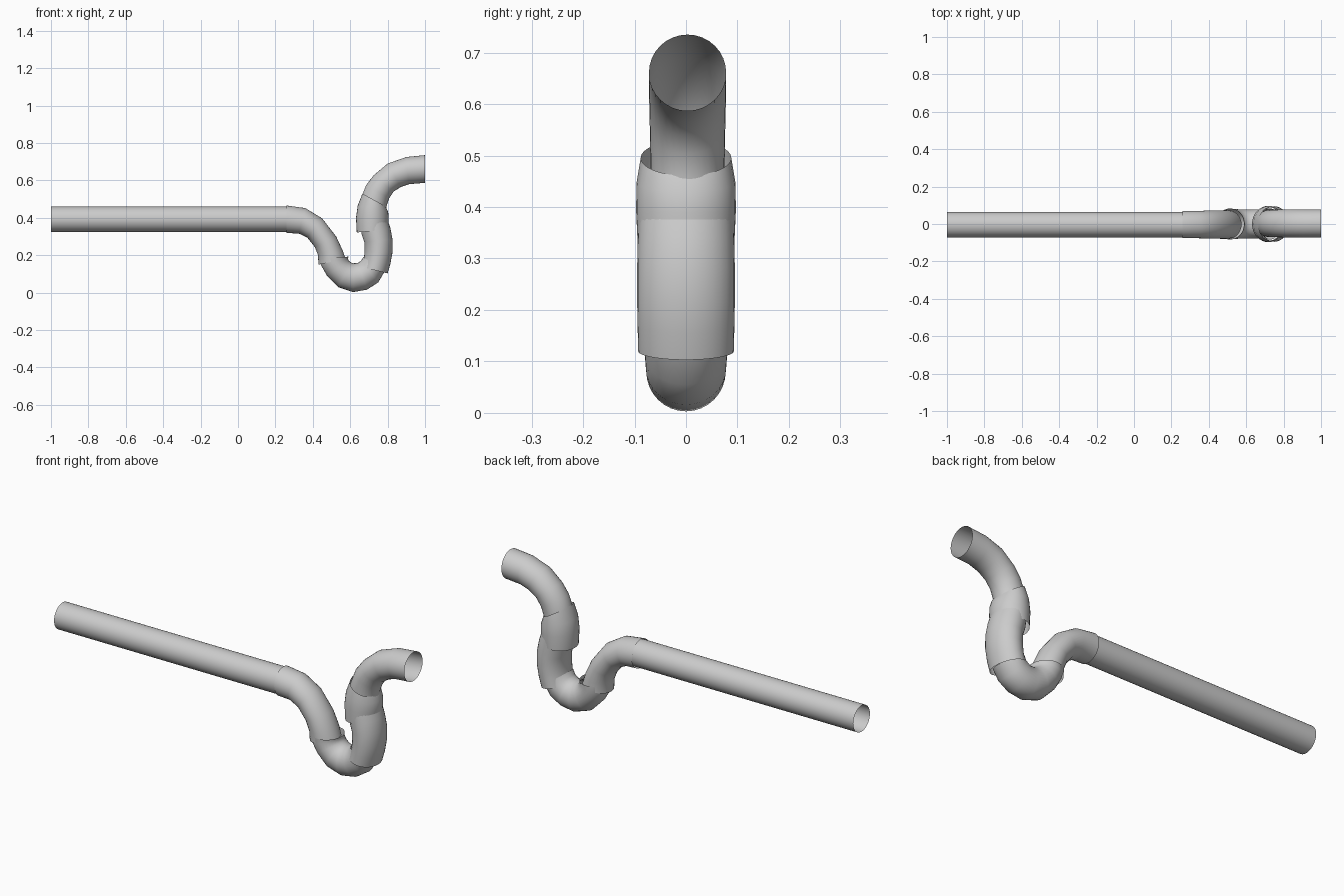
import bpy, bmesh, math

SIDES = 32


def tube(name, rings, y=0.0):
    """Open thin tube; each ring = (x1, z1, x2, z2, half width in y)."""
    bm = bmesh.new()
    loops = []
    for x1, z1, x2, z2, ry in rings:
        cx, cz, hx, hz = (x1 + x2) / 2, (z1 + z2) / 2, (x1 - x2) / 2, (z1 - z2) / 2
        loop = []
        for i in range(SIDES):
            a = 2 * math.pi * i / SIDES
            c, s = math.cos(a), math.sin(a)
            loop.append(bm.verts.new((cx + hx * c, y + ry * s, cz + hz * c)))
        loops.append(loop)
    for a, b in zip(loops, loops[1:]):
        for i in range(SIDES):
            j = (i + 1) % SIDES
            bm.faces.new((a[i], a[j], b[j], b[i]))
    # point the walls outward from the first ring's centre line
    f = next(iter(bm.faces))
    bm.normal_update()
    x1, z1, x2, z2, _ = rings[0]
    p = f.calc_center_median()
    out = (p.x - (x1 + x2) / 2) * f.normal.x + (p.z - (z1 + z2) / 2) * f.normal.z
    if out < 0:
        bmesh.ops.reverse_faces(bm, faces=bm.faces[:])
    for f in bm.faces:
        f.smooth = True
    mesh = bpy.data.meshes.new(name)
    bm.to_mesh(mesh)
    bm.free()
    obj = bpy.data.objects.new(name, mesh)
    bpy.context.collection.objects.link(obj)
    return obj


# long straight waste pipe
tube("straight_pipe", [(-1, .46, -1, .325, .068), (.27, .46, .27, .325, .068)], -.004)

# bend turning from the straight pipe down into the trap
tube("down_elbow", [
    (.26, .466, .26, .319, .073), (.36, .452, .325, .316, .073),
    (.45, .397, .37, .295, .075), (.525, .30, .41, .245, .076),
    (.56, .225, .428, .20, .077), (.575, .18, .43, .15, .077)], -.003)

# bottom of the trap
tube("u_bend", [
    (.438, .19, .59, .192, .083), (.442, .15, .588, .18, .082),
    (.475, .092, .595, .168, .08), (.535, .03, .607, .16, .078),
    (.615, .003, .618, .157, .077), (.69, .016, .64, .158, .078),
    (.75, .055, .658, .17, .08), (.785, .115, .67, .19, .083)])

# wide coupling rising out of the trap
tube("riser_coupling", [
    (.80, .103, .66, .137, .093), (.815, .155, .673, .18, .094),
    (.826, .215, .677, .22, .095), (.826, .285, .675, .27, .095),
    (.815, .345, .66, .315, .094), (.80, .388, .655, .355, .093)])

# upper coupling overlapping the riser
tube("upper_coupling", [
    (.635, .322, .80, .335, .094), (.631, .40, .806, .39, .097),
    (.64, .465, .803, .43, .096), (.665, .53, .79, .461, .088)])

# top bend leading to the outlet
tube("outlet_elbow", [
    (.645, .42, .79, .41, .072), (.655, .50, .793, .46, .072),
    (.685, .575, .808, .505, .073), (.725, .627, .832, .54, .074),
    (.80, .69, .87, .565, .075), (.90, .725, .915, .58, .075),
    (1, .735, 1, .587, .075)], .003)
